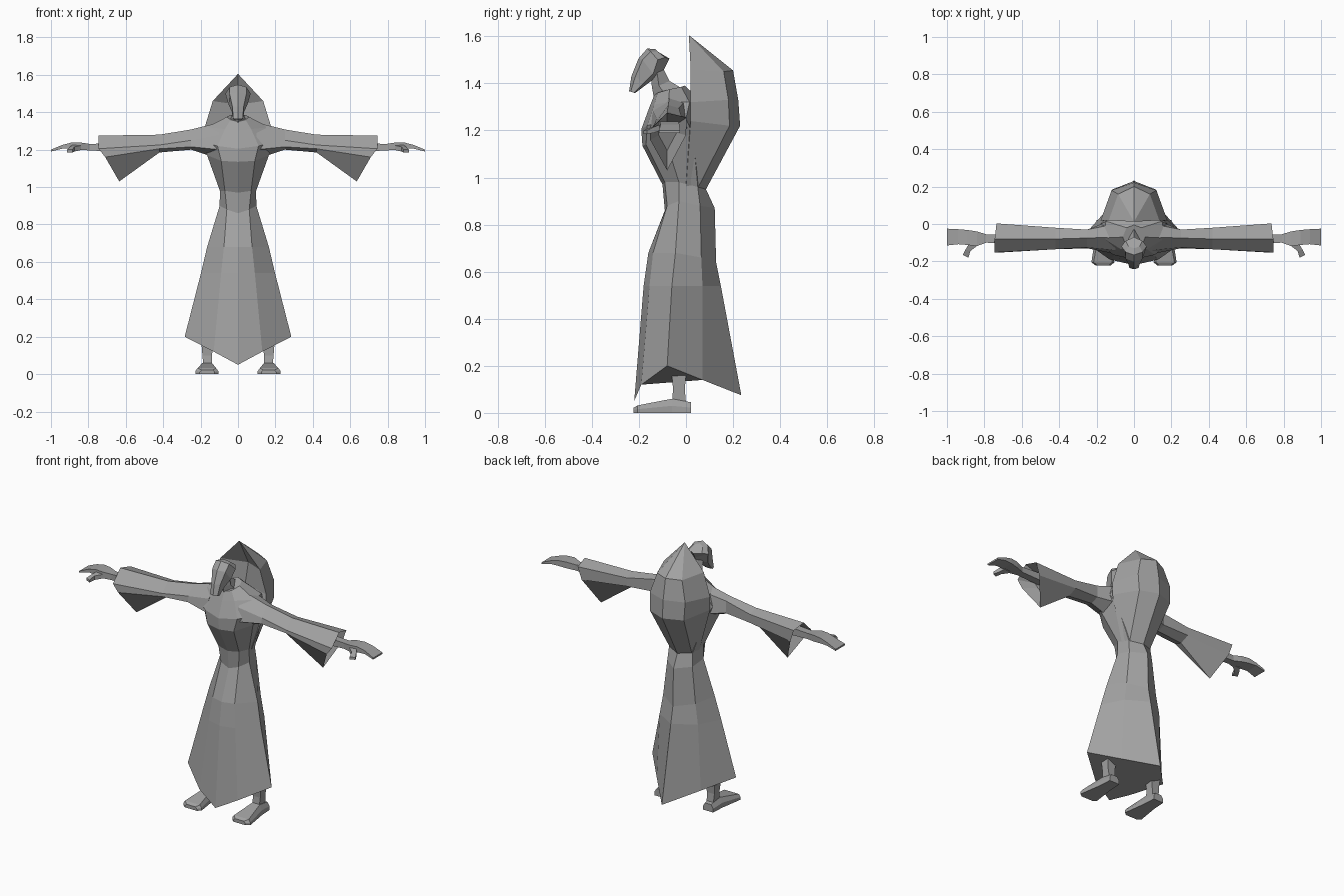
import bpy, bmesh

grey = bpy.data.materials.new("grey")
grey.diffuse_color = (0.36, 0.36, 0.36, 1)


def loft(name, rings, mirror=False):
    """Skin closed rings of equal point count and cap both ends."""
    bm = bmesh.new()
    vs = [[bm.verts.new(p) for p in r] for r in rings]
    n = len(vs[0])
    for a, b in zip(vs, vs[1:]):
        for i in range(n):
            j = (i + 1) % n
            bm.faces.new((a[i], a[j], b[j], b[i]))
    bm.faces.new(vs[0])
    bm.faces.new(vs[-1])
    bmesh.ops.remove_doubles(bm, verts=bm.verts, dist=0.0005)
    bmesh.ops.recalc_face_normals(bm, faces=bm.faces)
    me = bpy.data.meshes.new(name)
    bm.to_mesh(me)
    bm.free()
    me.materials.append(grey)
    ob = bpy.data.objects.new(name, me)
    bpy.context.collection.objects.link(ob)
    if mirror:
        ob.modifiers.new("mirror", 'MIRROR').use_mirror_merge = False
    return ob


def sym(half):
    """Complete a half ring running from front centre to back centre."""
    return half + [(-x, y, z) for x, y, z in half[-2:0:-1]]


def box_ring(x, y0, y1, z0, z1):
    return [(x, y0, z0), (x, y1, z0), (x, y1, z1), (x, y0, z1)]


def flat_ring(x0, x1, y0, y1, z):
    return [(x0, y0, z), (x1, y0, z), (x1, y1, z), (x0, y1, z)]


# Robe: pointed hem, flared skirt, pinched waist, chest and collar
loft("robe", [sym(r) for r in [
    [(0, -.22, .05), (.13, -.19, .12), (.285, -.08, .2), (.15, .07, .14), (0, .235, .075)],
    [(0, -.18, .54), (.09, -.155, .54), (.198, -.06, .54), (.13, .07, .54), (0, .148, .54)],
    [(0, -.16, .68), (.075, -.14, .68), (.165, -.045, .68), (.11, .065, .66), (0, .128, .64)],
    [(0, -.09, .86), (.06, -.08, .88), (.098, -.03, .9), (.085, .06, .88), (0, .122, .87)],
    [(0, -.1, .97), (.07, -.09, .98), (.097, -.03, .98), (.08, .05, .96), (0, .085, .95)],
    [(0, -.185, 1.135), (.09, -.17, 1.14), (.165, -.09, 1.17), (.15, .03, 1.18), (0, .1, 1.18)],
    [(0, -.19, 1.205), (.11, -.165, 1.22), (.2, -.1, 1.24), (.18, 0, 1.25), (0, .1, 1.25)],
    [(0, -.155, 1.3), (.07, -.135, 1.31), (.165, -.075, 1.32), (.15, .015, 1.32), (0, .06, 1.33)],
    [(0, -.135, 1.35), (.04, -.12, 1.36), (.06, -.07, 1.375), (.04, -.02, 1.385), (0, -.005, 1.39)],
]])

# Hood: faceted shell with a hollow front, ending in a peak
loft("hood", [sym(r) for r in [
    [(0, -.02, .96), (.09, 0, .96), (.075, .05, .955), (0, .085, .95)],
    [(0, .02, 1.22), (.178, .02, 1.24), (.115, .185, 1.22), (0, .23, 1.22)],
    [(0, .07, 1.32), (.178, .02, 1.32), (.12, .18, 1.33), (0, .222, 1.33)],
    [(0, .1, 1.44), (.135, .02, 1.46), (.085, .16, 1.45), (0, .2, 1.455)],
    [(0, .012, 1.605)] * 4,
]])

# Neck and head with a long beaked face
loft("neck", [sym(r) for r in [
    [(0, -.135, 1.33), (.05, -.08, 1.34), (0, -.02, 1.38)],
    [(0, -.145, 1.385), (.03, -.115, 1.39), (0, -.07, 1.41)],
    [(0, -.15, 1.45), (.03, -.125, 1.46), (0, -.095, 1.46)],
]])
loft("head", [sym(r) for r in [
    [(0, -.242, 1.365), (.025, -.235, 1.365), (.026, -.22, 1.36), (0, -.215, 1.36)],
    [(0, -.232, 1.43), (.03, -.215, 1.43), (.032, -.18, 1.4), (0, -.155, 1.405)],
    [(0, -.202, 1.505), (.045, -.185, 1.5), (.05, -.14, 1.44), (0, -.105, 1.44)],
    [(0, -.165, 1.548), (.045, -.15, 1.535), (.068, -.12, 1.5), (0, -.085, 1.475)],
    [(0, -.13, 1.545), (.03, -.12, 1.535), (.045, -.09, 1.51), (0, -.07, 1.505)],
]])

# Sleeves: drooping bell cuffs with a recessed opening
cuff = [(.735, .003, 1.255), (.745, -.08, 1.275), (.745, -.152, 1.205),
        (.71, -.152, 1.16), (.635, -.08, 1.03), (.71, 0, 1.18)]
inner = [(.62 + (x - .7) * .5, -.08 + (y + .08) * .5, 1.2 + (z - 1.2) * .5) for x, y, z in cuff]
loft("sleeve", [
    [(.1, 0, 1.33), (.1, -.07, 1.345), (.1, -.14, 1.28), (.1, -.16, 1.2), (.1, -.08, 1.15), (.1, .03, 1.2)],
    [(.25, -.03, 1.295), (.25, -.075, 1.308), (.25, -.125, 1.25), (.25, -.13, 1.215), (.25, -.08, 1.2), (.25, -.03, 1.22)],
    [(.42, -.02, 1.262), (.42, -.08, 1.28), (.42, -.135, 1.225), (.42, -.135, 1.205), (.42, -.08, 1.185), (.42, -.02, 1.21)],
    cuff, inner], True)

# Forearm and hand with slightly curled fingers and a thumb
loft("hand", [
    box_ring(.6, -.105, -.055, 1.19, 1.24),
    box_ring(.79, -.1, -.055, 1.195, 1.23),
    box_ring(.84, -.118, -.04, 1.2, 1.238),
    box_ring(.89, -.112, -.032, 1.205, 1.238),
    box_ring(.94, -.108, -.028, 1.205, 1.225),
    box_ring(1.0, -.115, -.025, 1.19, 1.2)], True)
loft("thumb", [
    flat_ring(.83, .885, -.11, -.1, 1.2), flat_ring(.83, .885, -.11, -.1, 1.225)], True)
loft("thumb_tip", [
    [(.83, -.11, 1.2), (.885, -.11, 1.2), (.885, -.11, 1.225), (.83, -.11, 1.225)],
    [(.875, -.145, 1.19), (.9, -.135, 1.19), (.9, -.135, 1.215), (.875, -.145, 1.215)],
    [(.885, -.18, 1.185), (.915, -.165, 1.185), (.915, -.165, 1.2), (.885, -.18, 1.2)]], True)

# Legs and wedge-shaped feet
loft("leg", [flat_ring(.14, .185, -.06, 0, .04), flat_ring(.14, .19, -.055, -.005, .1),
             flat_ring(.13, .195, -.06, 0, .16)], True)


def foot_ring(y, x0, x1, inset, z):
    return [(x0, y, 0), (x1, y, 0), (x1, y, z * .5), (x1 - inset, y, z),
            (x0 + inset, y, z), (x0, y, z * .5)]


loft("foot", [
    foot_ring(-.222, .125, .205, .01, .022),
    foot_ring(-.205, .105, .228, .012, .032),
    foot_ring(-.06, .125, .205, .015, .06),
    foot_ring(.022, .13, .2, .015, .045)], True)
